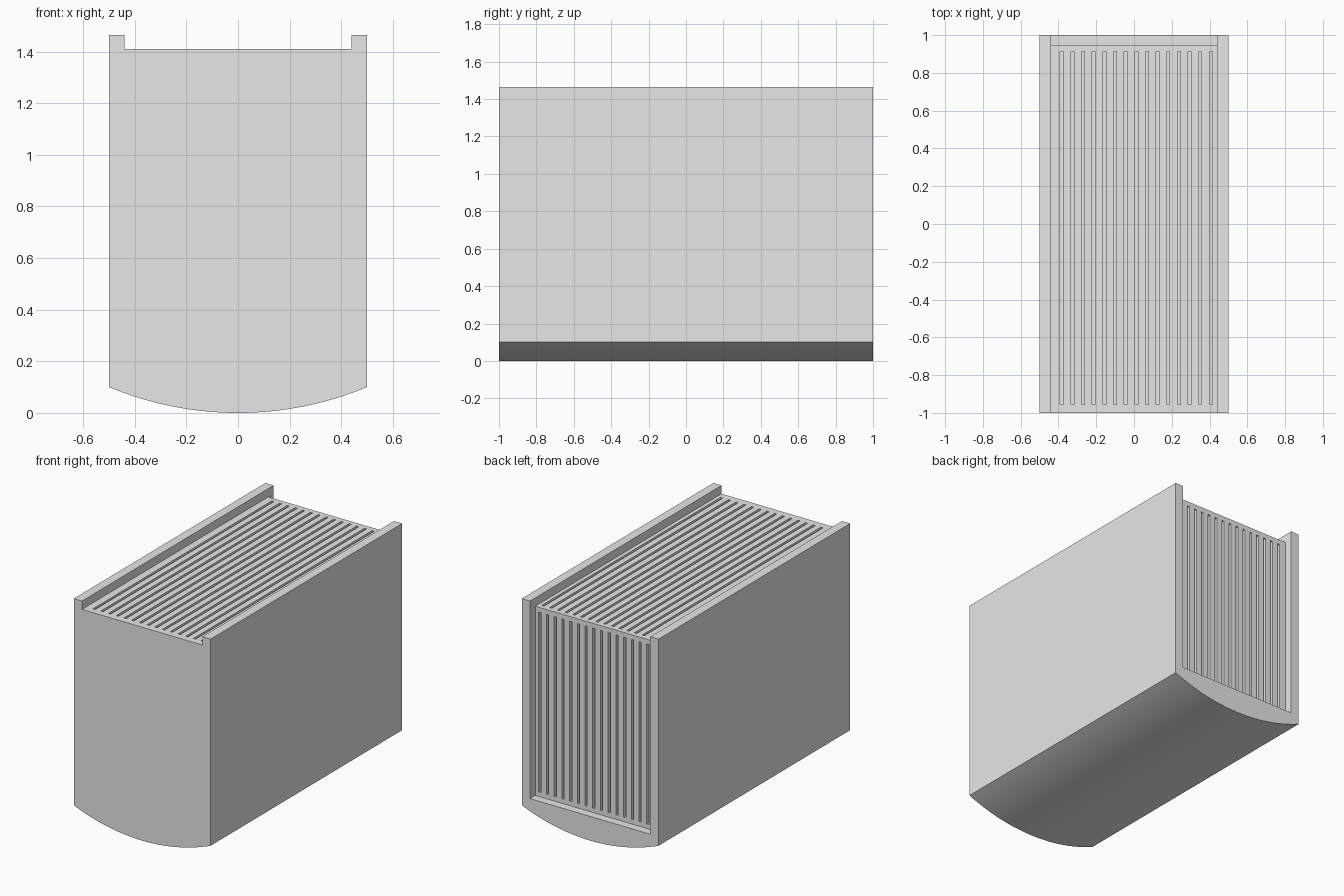
import bpy, bmesh, math

if "Cube" in bpy.data.objects:
    bpy.data.objects.remove(bpy.data.objects["Cube"])

HALF_W, TOP, RAIL = 0.50, 1.465, 0.44      # outer half width, rail top, rail inner face
DECK, WALL, LIP = 1.41, 0.945, 0.16        # recessed top, recessed back, lower lip of back
SLOT_W, PITCH, DEPTH = 0.016, 0.0564, 0.025

grey = bpy.data.materials.new("light_grey")
grey.diffuse_color = (0.8, 0.8, 0.8, 1)
grey.use_nodes = True
grey.node_tree.nodes["Principled BSDF"].inputs["Base Color"].default_value = grey.diffuse_color


def make_object(name, bm):
    bmesh.ops.recalc_face_normals(bm, faces=bm.faces)
    mesh = bpy.data.meshes.new(name)
    bm.to_mesh(mesh)
    bm.free()
    mesh.materials.append(grey)
    obj = bpy.data.objects.new(name, mesh)
    bpy.context.collection.objects.link(obj)
    return obj


def add_box(bm, x0, x1, y0, y1, z0, z1):
    verts = bmesh.ops.create_cube(bm, size=1)["verts"]
    for v in verts:
        v.co.x = x1 if v.co.x > 0 else x0
        v.co.y = y1 if v.co.y > 0 else y0
        v.co.z = z1 if v.co.z > 0 else z0


def cut(obj, cutter):
    mod = obj.modifiers.new("cut", 'BOOLEAN')
    mod.operation = 'DIFFERENCE'
    mod.solver = 'EXACT'
    mod.object = cutter
    bpy.context.view_layer.objects.active = obj
    bpy.ops.object.modifier_apply(modifier=mod.name)
    bpy.data.objects.remove(cutter, do_unlink=True)


# Body: rounded underside, straight sides, raised rails along the top
radius, steps = 1.30, 32
half_angle = math.asin(HALF_W / radius)
profile = []
for i in range(steps + 1):
    a = half_angle * (2 * i / steps - 1)
    profile.append((radius * math.sin(a), radius * (1 - math.cos(a))))
profile += [(HALF_W, TOP), (RAIL, TOP), (RAIL, DECK),
            (-RAIL, DECK), (-RAIL, TOP), (-HALF_W, TOP)]
bm = bmesh.new()
face = bm.faces.new([bm.verts.new((x, -1, z)) for x, z in profile])
extruded = bmesh.ops.extrude_face_region(bm, geom=[face])["geom"]
for v in extruded:
    if isinstance(v, bmesh.types.BMVert):
        v.co.y = 1
body = make_object("slotted_body", bm)

# Recess in the back, open at the top
bm = bmesh.new()
add_box(bm, -RAIL, RAIL, WALL, 1.1, LIP, TOP + 0.1)
cut(body, make_object("back_recess", bm))

# Long slots on the top deck and upright slots on the back wall
bm = bmesh.new()
for i in range(15):
    x = 0.012 + (i - 7) * PITCH
    x0, x1 = x - SLOT_W / 2, x + SLOT_W / 2
    add_box(bm, x0, x1, -0.955, 0.913, DECK - DEPTH, DECK + 0.02)
    add_box(bm, x0, x1, WALL - DEPTH, WALL + 0.02, 0.19, 1.378)
cut(body, make_object("slots", bm))

# Smooth the underside, keep all corners sharp
bpy.ops.object.select_all(action='DESELECT')
body.select_set(True)
bpy.context.view_layer.objects.active = body
bpy.ops.object.shade_smooth_by_angle(angle=math.radians(20))
